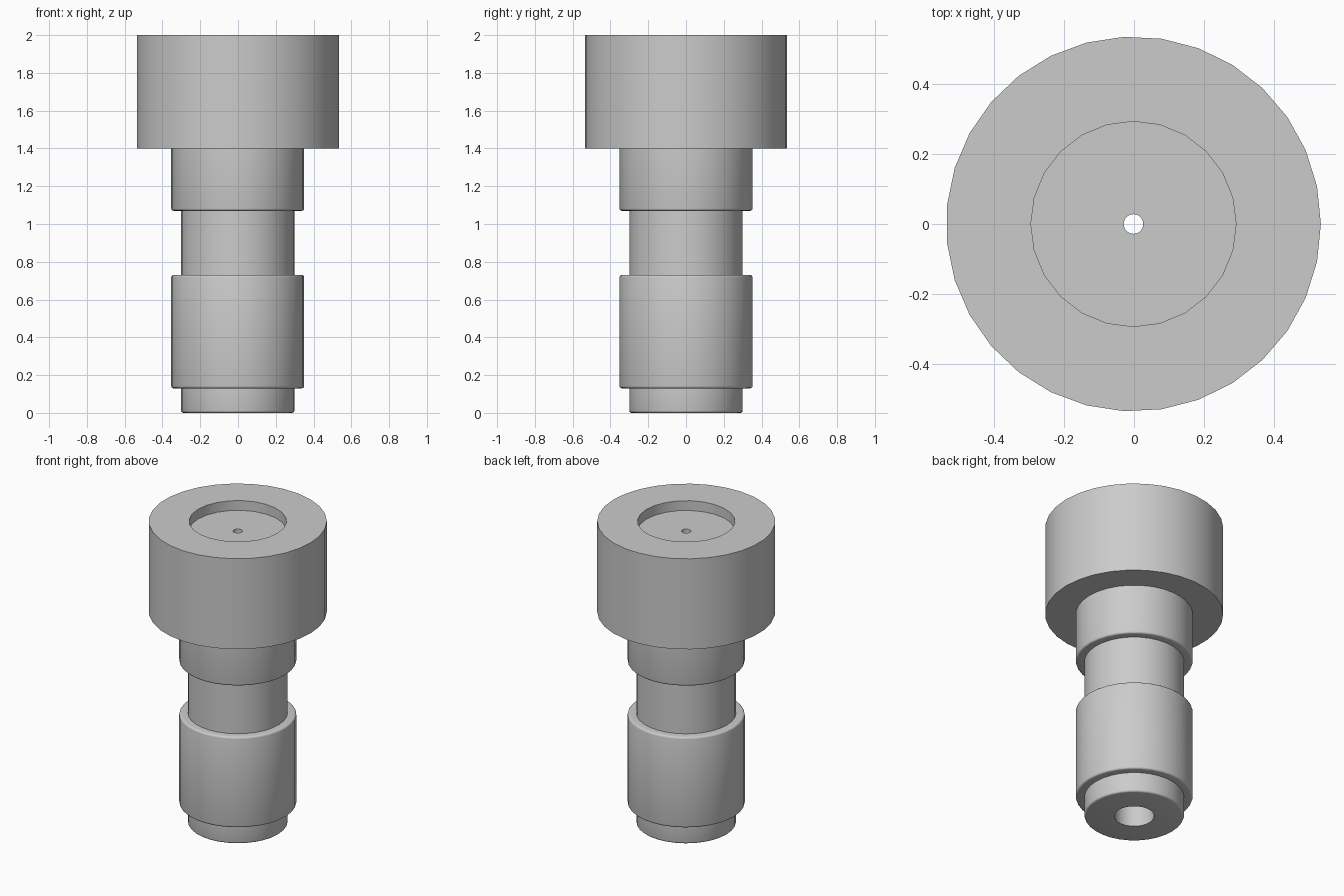
import bpy, bmesh, math

cube = bpy.data.objects.get("Cube")
if cube:
    bpy.data.objects.remove(cube, do_unlink=True)

AXIS_X = -0.0015

grey = bpy.data.materials.new("plain grey")
grey.use_nodes = True
colour = (0.6, 0.6, 0.6, 1)
grey.diffuse_color = colour
grey.node_tree.nodes["Principled BSDF"].inputs["Base Color"].default_value = colour


def lathe(name, profile, sides):
    """Closed solid turned from (radius, height) points, capped at both ends."""
    bm = bmesh.new()
    rings = []
    for r, z in profile:
        angles = [math.tau * i / sides for i in range(sides)]
        rings.append([bm.verts.new((AXIS_X + r * math.cos(a), r * math.sin(a), z)) for a in angles])
    for low, high in zip(rings, rings[1:]):
        for i in range(sides):
            j = (i + 1) % sides
            bm.faces.new((low[i], low[j], high[j], high[i]))
    bm.faces.new(rings[0][::-1])
    bm.faces.new(rings[-1])
    mesh = bpy.data.meshes.new(name)
    bm.to_mesh(mesh)
    bm.free()
    mesh.materials.append(grey)
    obj = bpy.data.objects.new(name, mesh)
    bpy.context.collection.objects.link(obj)
    return obj


def fillet(r, z, direction, size=0.012, steps=3):
    """Rounded outer rim; direction 1 rounds a top rim, -1 a bottom rim."""
    arc = []
    for i in range(steps + 1):
        a = math.pi / 2 * i / steps
        arc.append((r - size + size * math.cos(a), z + direction * size * (math.sin(a) - 1)))
    return arc if direction > 0 else arc[::-1]


def combine(target, tool, operation):
    mod = target.modifiers.new(operation.title(), "BOOLEAN")
    mod.operation = operation
    mod.solver = "EXACT"
    mod.object = tool
    bpy.context.view_layer.objects.active = target
    bpy.ops.object.modifier_apply(modifier=mod.name)
    bpy.data.objects.remove(tool, do_unlink=True)


# Wide head
fitting = lathe("stepped_fitting", [(0.535, 1.4), (0.535, 2)], 31)

# Stepped shaft with rounded shoulders, running up into the head
thin, thick = 0.3, 0.352
shaft_profile = (
    fillet(thin, 0, -1) + [(thin, 0.13)]
    + fillet(thick, 0.13, -1) + fillet(thick, 0.73, 1)
    + [(thin, 0.73), (thin, 1.07)]
    + fillet(thick, 1.07, -1) + [(thick, 1.5)]
)
combine(fitting, lathe("shaft", shaft_profile, 32), "UNION")

# Recess in the top, wide bore from below and small through hole
combine(fitting, lathe("recess_cutter", [(0.293, 1.935), (0.293, 2.1)], 24), "DIFFERENCE")
bore = [(0.12, -0.1), (0.12, 1.4), (0.028, 1.4), (0.028, 2.1)]
combine(fitting, lathe("bore_cutter", bore, 24), "DIFFERENCE")

# Smooth walls with sharp rims
bpy.ops.object.select_all(action="DESELECT")
fitting.select_set(True)
bpy.context.view_layer.objects.active = fitting
bpy.ops.object.shade_smooth_by_angle(angle=math.radians(31))
